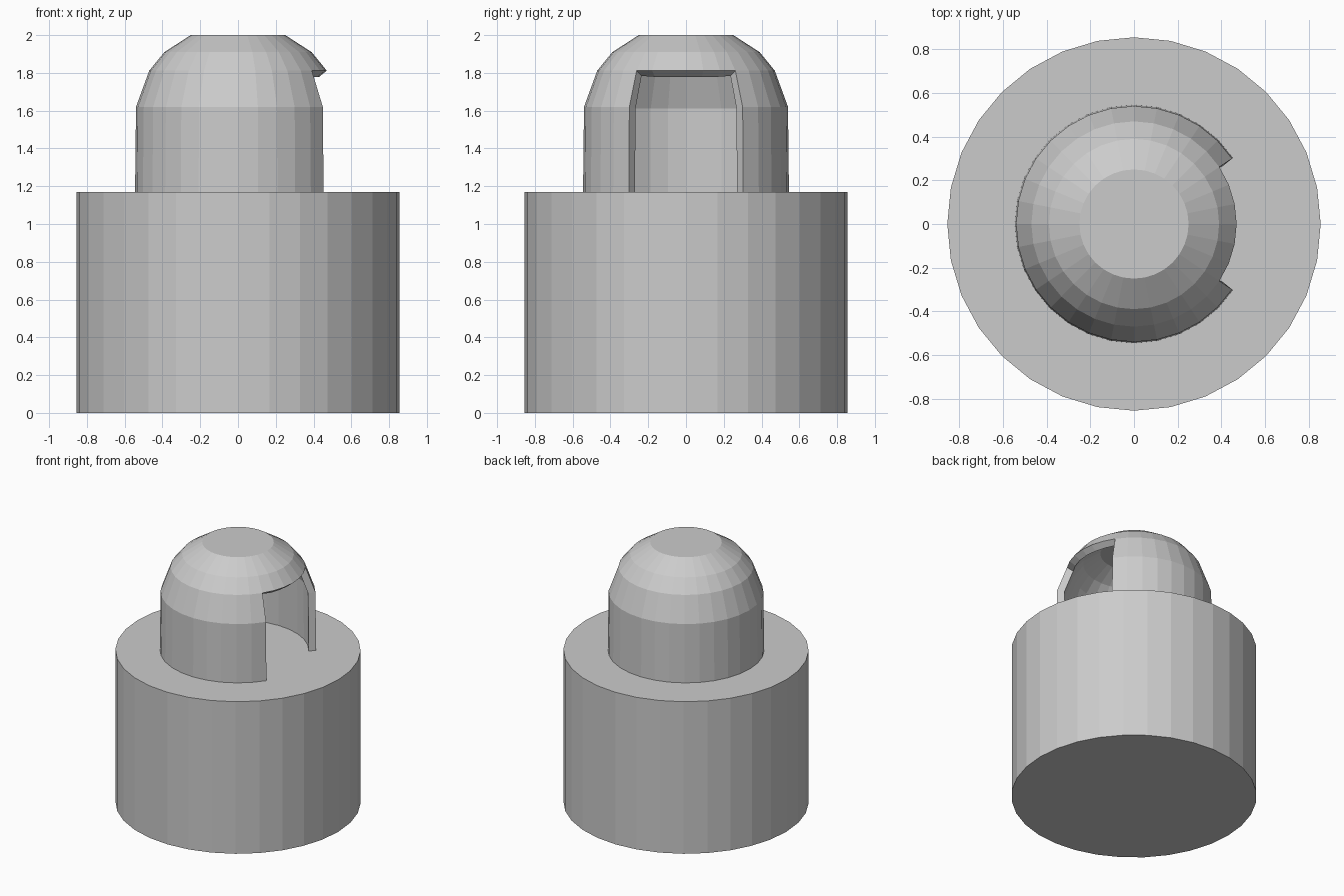
import bpy, bmesh
from math import cos, sin, tau

if "Cube" in bpy.data.objects:
    bpy.data.objects.remove(bpy.data.objects["Cube"])

SIDES = 32


def add_object(name, bm):
    bmesh.ops.recalc_face_normals(bm, faces=bm.faces)
    mesh = bpy.data.meshes.new(name)
    bm.to_mesh(mesh)
    bm.free()
    obj = bpy.data.objects.new(name, mesh)
    bpy.context.collection.objects.link(obj)
    return obj


def revolve(profile, skip=lambda level, side: False):
    """Rings of vertices joined by quads, leaving out skipped faces."""
    bm = bmesh.new()
    rings = [[bm.verts.new((r * cos(tau * i / SIDES), r * sin(tau * i / SIDES), z))
              for i in range(SIDES)] for r, z in profile]
    for level, (low, high) in enumerate(zip(rings, rings[1:])):
        for i in range(SIDES):
            if not skip(level, i):
                j = (i + 1) % SIDES
                bm.faces.new((low[i], low[j], high[j], high[i]))
    return bm, rings


# Drum-shaped base
bm, rings = revolve([(0.855, 0), (0.855, 1.17)])
bm.faces.new(rings[0][::-1])
bm.faces.new(rings[1])
add_object("base", bm)

# Hollow domed hood with a doorway six facets wide facing +x
hood_profile = [(0.545, 1.17), (0.54, 1.62), (0.47, 1.812), (0.39, 1.91), (0.25, 2.0)]
bm, rings = revolve(hood_profile,
                    lambda level, side: level < 2 and (side < 3 or side >= SIDES - 3))
bm.faces.new(rings[-1])
# Remove the loose vertices left in the doorway
bmesh.ops.delete(bm, geom=[v for v in bm.verts if not v.link_faces], context='VERTS')
hood = add_object("hood", bm)
wall = hood.modifiers.new("wall_thickness", 'SOLIDIFY')
wall.thickness = 0.052
wall.offset = -1
